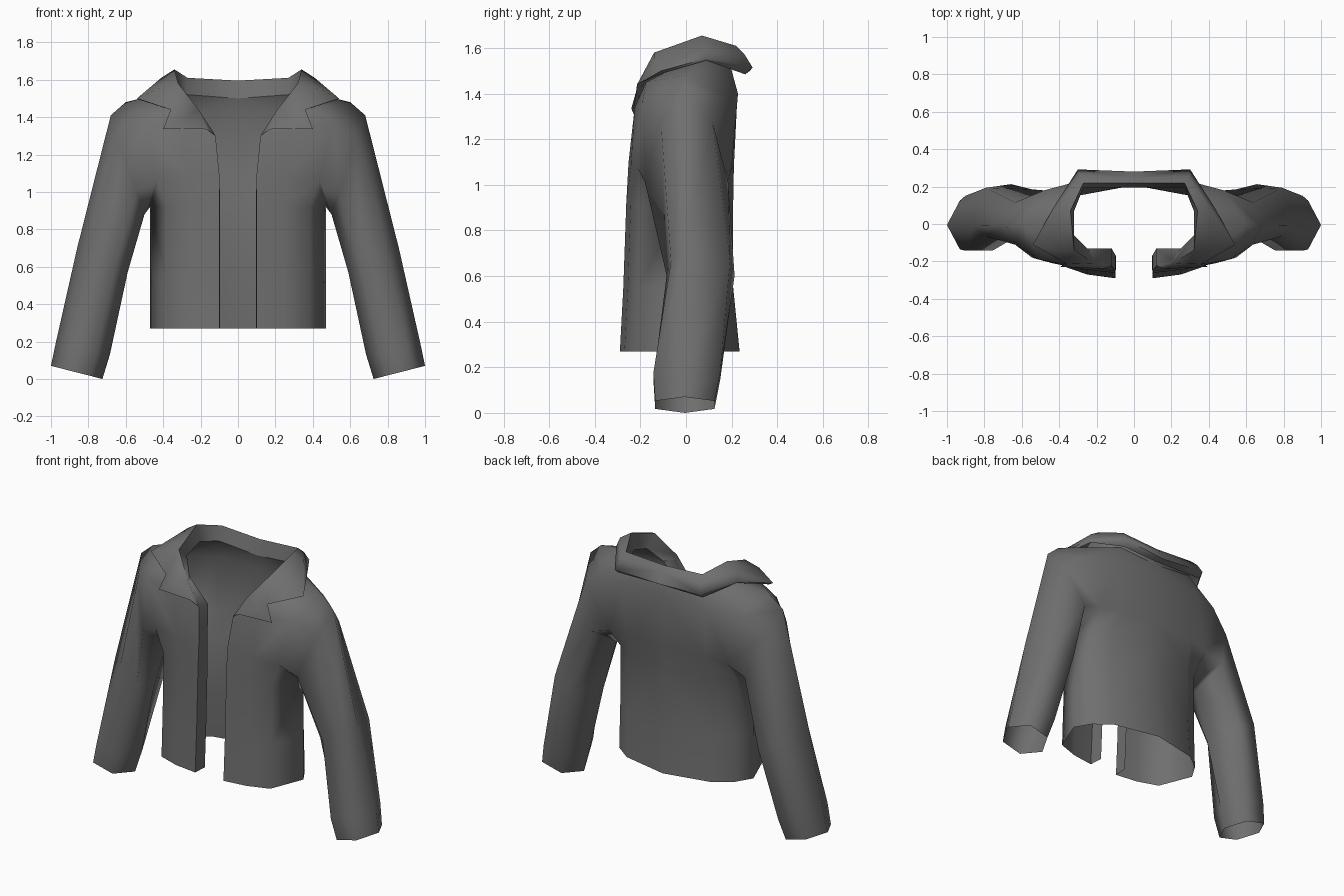
import bpy, bmesh, math

if "Cube" in bpy.data.objects:
    bpy.data.objects.remove(bpy.data.objects["Cube"])

# Dark grey cloth
cloth = bpy.data.materials.new("dark_grey_cloth")
cloth.diffuse_color = (.16, .16, .16, 1)
cloth.use_nodes = True
cloth.node_tree.nodes["Principled BSDF"].inputs["Base Color"].default_value = cloth.diffuse_color


def make_object(name, polys):
    """Half mesh from polygons of points, welded and mirrored across x."""
    bm = bmesh.new()
    for poly in polys:
        pts = []
        for p in poly:
            if tuple(p) not in pts:
                pts.append(tuple(p))
        if len(pts) > 2:
            bm.faces.new([bm.verts.new(p) for p in pts])
    bmesh.ops.remove_doubles(bm, verts=bm.verts, dist=0.001)
    bmesh.ops.recalc_face_normals(bm, faces=bm.faces)
    me = bpy.data.meshes.new(name)
    bm.to_mesh(me)
    bm.free()
    me.materials.append(cloth)
    ob = bpy.data.objects.new(name, me)
    bpy.context.collection.objects.link(ob)
    bpy.ops.object.select_all(action='DESELECT')
    ob.select_set(True)
    bpy.context.view_layer.objects.active = ob
    bpy.ops.object.shade_smooth_by_angle(angle=math.radians(80))
    mod = ob.modifiers.new("Mirror", 'MIRROR')
    mod.use_clip = True
    return ob


def strip(a, b, closed=False):
    """Quads between two point rows."""
    n = len(a)
    return [(a[i], a[(i + 1) % n], b[(i + 1) % n], b[i])
            for i in range(n if closed else n - 1)]


def lower_row(z, f, b):
    """Torso section: inner placket, front edge, side, back centre."""
    return [(.095, f + .09, z), (.1, f, z), (.25, f + .02, z), (.385, f * .77, z),
            (.47, -.01, z), (.41, b * .38, z), (.3, b * .73, z), (0, b, z)]


def sleeve_ring(inner, outer, yf, yb, shift=0, pinch=1):
    """Six-sided sleeve section; shift moves the inner and outer seams in y,
    pinch narrows the outer half."""
    ring = []
    for k in range(6):
        a = math.radians(60 * k)
        t = .5 + .5 * math.cos(a)
        half = (yb - yf) / 2 * math.sin(a) / math.sin(math.radians(60))
        y = (yf + yb) / 2 - half * (pinch if k in (1, 5) else 1)
        ring.append((inner[0] + (outer[0] - inner[0]) * t,
                     y + (shift if k % 3 == 0 else 0),
                     inner[1] + (outer[1] - inner[1]) * t))
    return ring


# Torso below the armpit
rows = [lower_row(.27, -.29, .235), lower_row(.55, -.275, .207),
        lower_row(.92, -.262, .207)]
polys = []
for a, b in zip(rows, rows[1:]):
    polys += strip(a, b)

# Chest and upper back around the armhole
armpit = rows[-1][4]
shoulder = (.6, .0, 1.48)
neck_f, neck_s, neck_b = (.32, -.06, 1.51), (.32, .07, 1.55), (.27, .195, 1.52)
front_top, back_top = (.51, -.19, 1.37), (.48, .18, 1.38)
front = [rows[-1][:4],
         [(.1, -.165, 1.1), (.1, -.252, 1.1), (.27, -.242, 1.08), (.435, -.21, 1.07)],
         [(.12, -.13, 1.28), (.12, -.222, 1.3), (.3, -.225, 1.34), front_top],
         [(.25, -.13, 1.42), (.215, -.2, 1.43), (.4, -.175, 1.45), front_top],
         [(.25, -.13, 1.42), (.25, -.13, 1.42), neck_f, shoulder]]
back = [rows[-1][5:],
        [(.42, .175, 1.05), (.28, .2, 1.07), (0, .21, 1.08)],
        [back_top, (.3, .228, 1.4), (0, .226, 1.4)],
        [shoulder, neck_b, (0, .195, 1.5)]]
for panel in (front, back):
    for a, b in zip(panel, panel[1:]):
        polys += strip(a, b)
polys += [(rows[-1][3], armpit, front[1][3]), (armpit, rows[-1][5], back[1][0]),
          (shoulder, neck_f, neck_s), (shoulder, neck_s, neck_b)]

# Sleeve from the armhole to the cuff
rings = [[shoulder, front_top, front[1][3], armpit, back[1][0], back_top],
         sleeve_ring((.5, .88), (.68, 1.41), -.18, .185, -.01, .62),
         sleeve_ring((.59, .57), (.86, .7), -.085, .213, -.075, .87),
         sleeve_ring((.685, .13), (.975, .19), -.143, .15),
         sleeve_ring((.725, 0), (1.0, .07), -.135, .125)]
for a, b in zip(rings, rings[1:]):
    polys += strip(a, b, closed=True)
make_object("jacket_body_and_sleeves", polys)

# Folded collar with turned-under edge, and notched lapel
neck = [(0, .195, 1.5), neck_b, neck_s, neck_f, (.25, -.13, 1.42), (.12, -.13, 1.28)]
crest = [(0, .22, 1.595), (.27, .22, 1.61), (.34, .07, 1.655),
         (.32, -.14, 1.58), (.21, -.21, 1.44), (.12, -.225, 1.3)]
mid = [(0, .245, 1.57), (.29, .255, 1.575), (.41, .08, 1.61), (.42, -.14, 1.555)]
outer = [(0, .28, 1.5), (.3, .292, 1.515), (.43, .09, 1.555), (.54, -.11, 1.5)]
under = [(0, .225, 1.5), (.3, .26, 1.485), (.42, .09, 1.545), (.52, -.1, 1.49)]
notch, tip, lapel_low = (.36, -.215, 1.44), (.4, -.228, 1.337), (.17, -.24, 1.335)
collar = strip(neck, crest) + strip(crest[:4], mid) + strip(mid, outer)
collar += strip(outer, under)
collar += [(crest[3], mid[3], notch, crest[4]), (mid[3], outer[3], notch),
           (outer[3], under[3], notch),
           (crest[4], notch, tip, lapel_low), (crest[4], lapel_low, crest[5])]
make_object("collar_and_lapels", collar)
